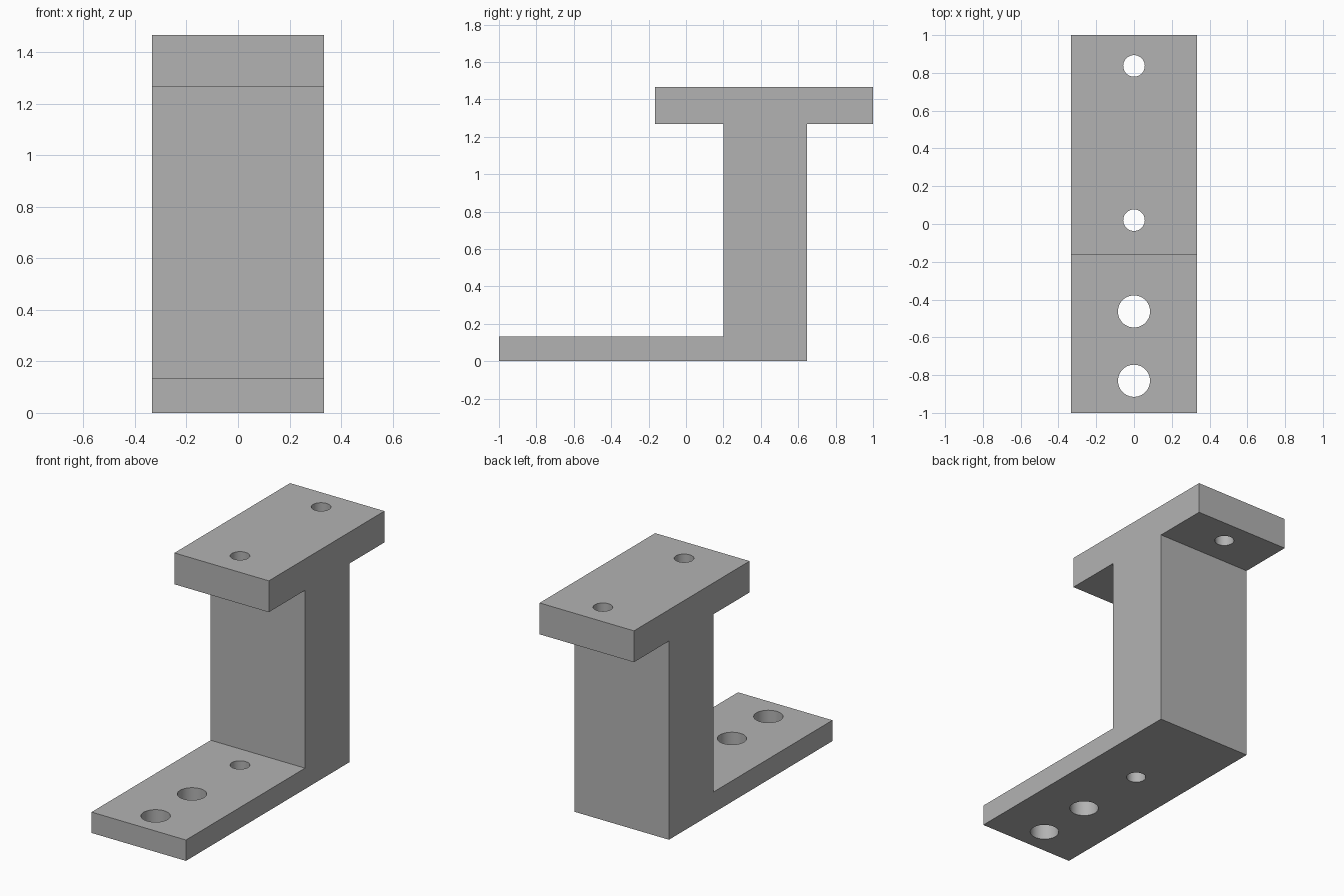
import bpy
import bmesh

cube = bpy.data.objects.get("Cube")
if cube:
    bpy.data.objects.remove(cube, do_unlink=True)

HALF_WIDTH = 0.333
grey = bpy.data.materials.new("plain grey")
grey.use_nodes = True
colour = (0.45, 0.45, 0.45, 1)
grey.diffuse_color = colour
grey.node_tree.nodes["Principled BSDF"].inputs["Base Color"].default_value = colour


def make_object(name, bm):
    bmesh.ops.recalc_face_normals(bm, faces=bm.faces)
    mesh = bpy.data.meshes.new(name)
    bm.to_mesh(mesh)
    bm.free()
    obj = bpy.data.objects.new(name, mesh)
    bpy.context.collection.objects.link(obj)
    return obj


# Bracket body: side profile (y, z) extruded across the width
base_top, plate_under, plate_top = 0.133, 1.267, 1.467
post_front, post_back = 0.2, 0.647
profile = [(-1, 0), (post_back, 0), (post_back, plate_under), (1, plate_under),
           (1, plate_top), (-0.165, plate_top), (-0.165, plate_under),
           (post_front, plate_under), (post_front, base_top), (-1, base_top)]
bm = bmesh.new()
side = bm.faces.new([bm.verts.new((-HALF_WIDTH, y, z)) for y, z in profile])
extruded = bmesh.ops.extrude_face_region(bm, geom=[side])
moved = [v for v in extruded["geom"] if isinstance(v, bmesh.types.BMVert)]
bmesh.ops.translate(bm, verts=moved, vec=(2 * HALF_WIDTH, 0, 0))
bracket = make_object("bracket", bm)
bracket.data.materials.append(grey)


# Bolt holes: (name, y, radius, bottom, top)
holes = [("base_hole_front", -0.83, 0.085, -0.1, 0.3),
         ("base_hole_middle", -0.463, 0.085, -0.1, 0.3),
         ("base_hole_back", 0.02, 0.057, -0.1, 0.3),
         ("plate_hole_front", 0.02, 0.057, 1.1, 1.6),
         ("plate_hole_back", 0.837, 0.057, 1.1, 1.6)]
for name, y, radius, low, high in holes:
    bm = bmesh.new()
    bmesh.ops.create_cone(bm, cap_ends=True, segments=48, radius1=radius,
                          radius2=radius, depth=high - low)
    bmesh.ops.translate(bm, verts=bm.verts, vec=(0, y, (low + high) / 2))
    cutter = make_object(name + "_cutter", bm)
    cutter.data.materials.append(grey)
    cutter.hide_render = True
    cutter.hide_set(True)
    cut = bracket.modifiers.new(name, "BOOLEAN")
    cut.operation = "DIFFERENCE"
    cut.solver = "EXACT"
    cut.object = cutter

# Apply the cuts, drop the cutters, smooth only the round hole walls
bpy.context.view_layer.update()
depsgraph = bpy.context.evaluated_depsgraph_get()
cut_mesh = bpy.data.meshes.new_from_object(bracket.evaluated_get(depsgraph))
bracket.modifiers.clear()
bracket.data = cut_mesh
for obj in list(bpy.data.objects):
    if obj.name.endswith("_cutter"):
        bpy.data.objects.remove(obj, do_unlink=True)
bpy.ops.object.select_all(action="DESELECT")
bracket.select_set(True)
bpy.context.view_layer.objects.active = bracket
bpy.ops.object.shade_smooth_by_angle()
